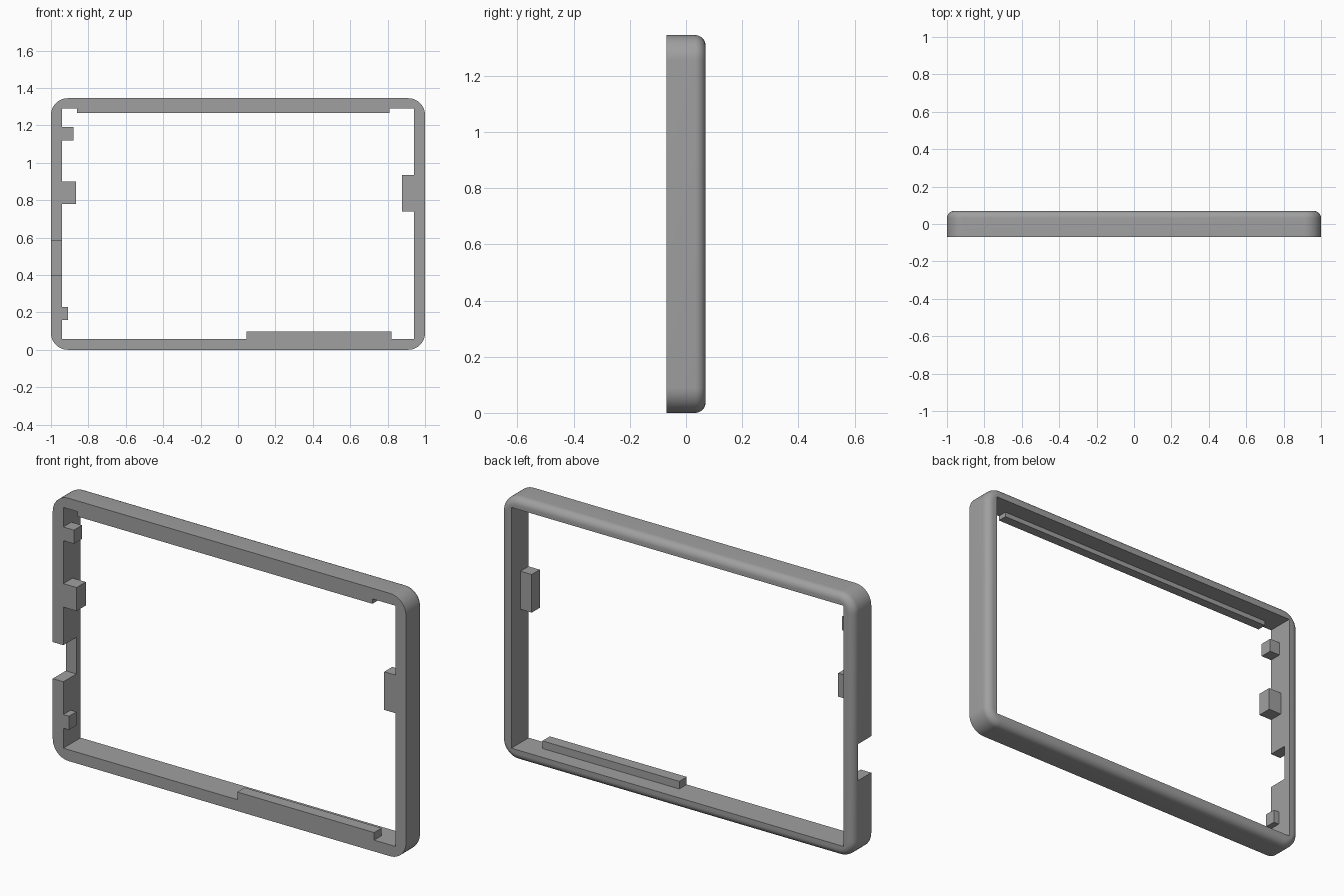
import bpy, bmesh, math

if "Cube" in bpy.data.objects:
    bpy.data.objects.remove(bpy.data.objects["Cube"])

HEIGHT, FRONT, BACK = 1.345, -0.07, 0.07
CORNER, FILLET = 0.09, 0.038

grey = bpy.data.materials.new("grey plastic")
grey.diffuse_color = (0.35, 0.35, 0.35, 1)
grey.use_nodes = True
grey.node_tree.nodes["Principled BSDF"].inputs["Base Color"].default_value = grey.diffuse_color


def add_object(name, bm):
    bmesh.ops.recalc_face_normals(bm, faces=bm.faces)
    mesh = bpy.data.meshes.new(name)
    bm.to_mesh(mesh)
    bm.free()
    mesh.materials.append(grey)
    obj = bpy.data.objects.new(name, mesh)
    bpy.context.collection.objects.link(obj)
    return obj


def box(name, x, y, z):
    bm = bmesh.new()
    bmesh.ops.create_cube(bm, size=1)
    for v in bm.verts:
        for i, (lo, hi) in enumerate((x, y, z)):
            v.co[i] = lo if v.co[i] < 0 else hi
    return add_object(name, bm)


def rounded_ring(bm, inset, y, steps=12):
    """Rounded rectangle outline, shrunk by inset, at depth y."""
    r, ring = CORNER - inset, []
    cx, top, low = 1 - CORNER, HEIGHT - CORNER, CORNER
    for k, (x, z) in enumerate(((cx, top), (-cx, top), (-cx, low), (cx, low))):
        for s in range(steps + 1):
            a = math.pi / 2 * (k + s / steps)
            ring.append(bm.verts.new((x + r * math.cos(a), y, z + r * math.sin(a))))
    return ring


# Frame body: rounded slab with a rounded back edge
bm = bmesh.new()
rings = [rounded_ring(bm, 0, FRONT)]
for s in range(9):
    a = math.pi / 2 * s / 8
    rings.append(rounded_ring(bm, FILLET * (1 - math.cos(a)),
                              BACK - FILLET + FILLET * math.sin(a)))
for a, b in zip(rings, rings[1:]):
    for i in range(len(a)):
        j = (i + 1) % len(a)
        bm.faces.new((a[i], a[j], b[j], b[i]))
bm.faces.new(rings[0])
bm.faces.new(rings[-1])
frame = add_object("frame", bm)

# Cut the large opening and the notch in the left wall
cutters = [box("opening_cutter", (-0.94, 0.94), (-0.2, 0.2), (0.058, 1.29)),
           box("notch_cutter", (-1.1, -0.9), (-0.2, 0.035), (0.398, 0.585))]
bpy.context.view_layer.objects.active = frame
for cutter in cutters:
    mod = frame.modifiers.new("cut", 'BOOLEAN')
    mod.operation, mod.solver, mod.object = 'DIFFERENCE', 'EXACT', cutter
    bpy.ops.object.modifier_apply(modifier=mod.name)
    bpy.data.objects.remove(cutter)
bpy.ops.object.select_all(action='DESELECT')
frame.select_set(True)
bpy.ops.object.shade_smooth_by_angle(angle=math.radians(30))

# Ledges and tabs on the inner walls, flush with the front: x, depth, z
for name, x, depth, z in (
        ("top_ledge", (-0.86, 0.81), 0.05, (1.265, 1.29)),
        ("bottom_ledge", (0.045, 0.82), 0.06, (0.058, 0.097)),
        ("right_tab", (0.877, 0.94), 0.065, (0.74, 0.935)),
        ("left_upper_tab", (-0.94, -0.88), 0.065, (1.12, 1.19)),
        ("left_middle_tab", (-0.94, -0.865), 0.075, (0.78, 0.90)),
        ("left_lower_tab", (-0.94, -0.908), 0.06, (0.16, 0.23))):
    box(name, x, (FRONT, FRONT + depth), z)
